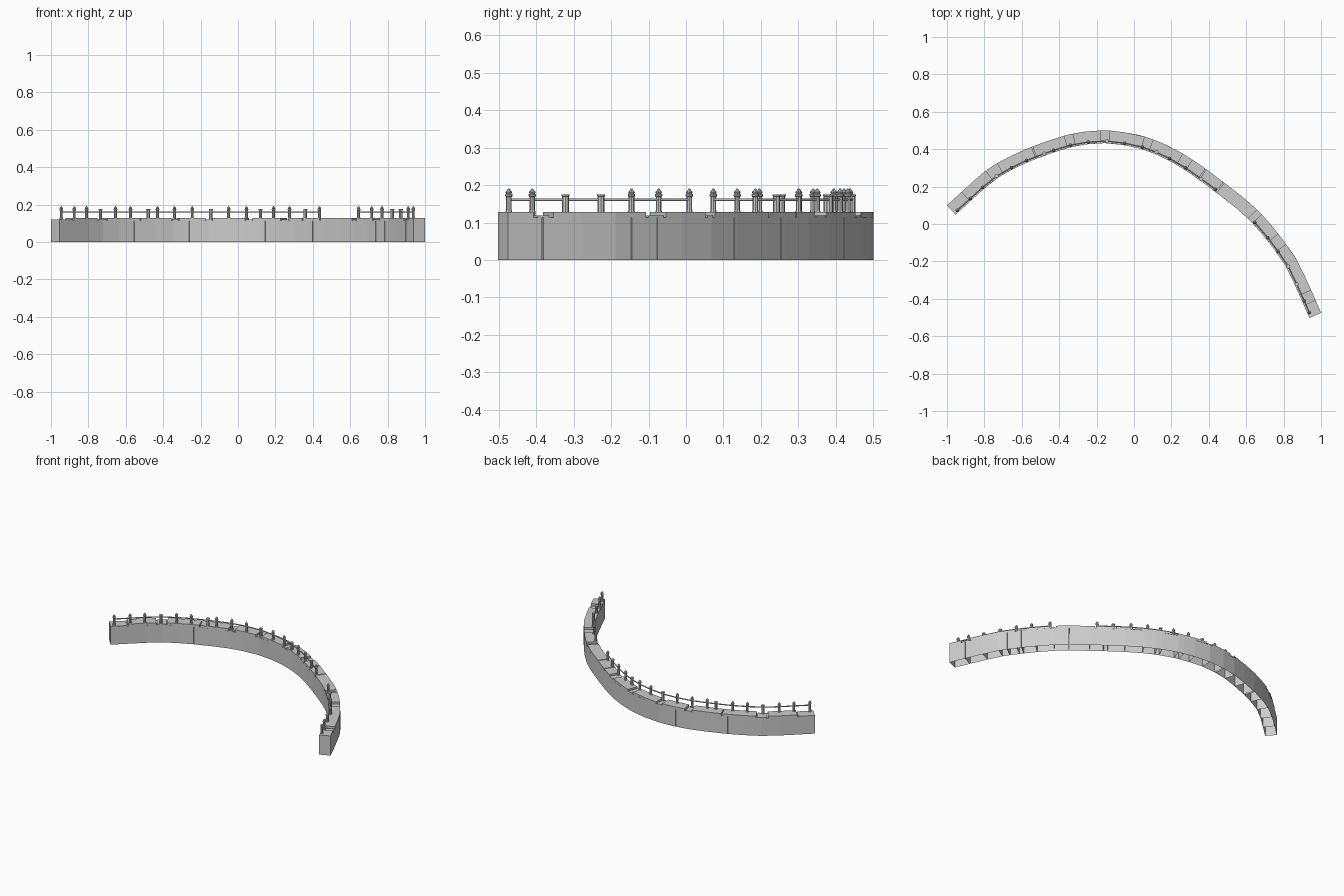
import bpy, bmesh, math
from mathutils import Vector

cube = bpy.data.objects.get("Cube")
if cube:
    bpy.data.objects.remove(cube, do_unlink=True)

# One pale grey for the whole model
GREY = (0.604, 0.604, 0.604, 1)
stone = bpy.data.materials.new("pale grey stone")
stone.use_nodes = True
stone.diffuse_color = GREY
stone.node_tree.nodes["Principled BSDF"].inputs["Base Color"].default_value = GREY

THICK, BODY_TOP, SLAB_TOP, LOW_TOP = 0.068, 0.114, 0.128, 0.119

# Plan of the wall's outer edge, smoothed into a dense path
EDGE = [Vector(p) for p in (
    (-1.0, 0.10), (-0.91, 0.182), (-0.787, 0.289), (-0.67, 0.358), (-0.54, 0.415),
    (-0.35, 0.478), (-0.18, 0.50), (-0.05, 0.49), (0.10, 0.453), (0.275, 0.368),
    (0.47, 0.23), (0.675, 0.06), (0.85, -0.16), (0.925, -0.305), (1.0, -0.475))]


def smooth_path(pts, steps=24):
    ext = [2 * pts[0] - pts[1]] + pts + [2 * pts[-1] - pts[-2]]
    out = []
    for a, b, c, d in zip(ext, ext[1:], ext[2:], ext[3:]):
        for i in range(steps):
            t = i / steps
            out.append(0.5 * (2 * b + (c - a) * t + (2 * a - 5 * b + 4 * c - d) * t * t
                              + (3 * b - a - 3 * c + d) * t ** 3))
    return out + [pts[-1]]


PATH = smooth_path(EDGE)


def inward(i):
    t = (PATH[min(i + 1, len(PATH) - 1)] - PATH[max(i - 1, 0)]).normalized()
    return Vector((t.y, -t.x))


def at_x(x, depth=0.0):
    """Point at a given x on the path shifted inward by depth, and its inward normal."""
    pts = [(PATH[i] + inward(i) * depth, inward(i)) for i in range(len(PATH))]
    for (p, n), (q, m) in zip(pts, pts[1:]):
        if p.x <= x <= q.x:
            t = (x - p.x) / max(q.x - p.x, 1e-9)
            return p.lerp(q, t), n.lerp(m, t).normalized()
    return pts[0] if x < pts[0][0].x else pts[-1]


def add_object(name, data):
    data.materials.append(stone)
    ob = bpy.data.objects.new(name, data)
    bpy.context.collection.objects.link(ob)


def finish(name, bm):
    me = bpy.data.meshes.new(name)
    bm.to_mesh(me)
    bm.free()
    add_object(name, me)


def strip(bm, xs, z0, z1, hollow=False):
    """Sweep a box section along the path; hollow sections get partitions, no floor."""
    rings = []
    for x in xs:
        p, n = at_x(x)
        q = p + n * THICK
        rings.append([bm.verts.new((v.x, v.y, z)) for v, z in
                      ((p, z0), (p, z1), (q, z1), (q, z0))])
    for r, s in zip(rings, rings[1:]):
        for k in range(3 if hollow else 4):
            j = (k + 1) % 4
            bm.faces.new((r[k], r[j], s[j], s[k]))
    for i, r in enumerate(rings):
        if i in (0, len(rings) - 1) or hollow:
            bm.faces.new(r if i else r[::-1])


# Facet stations, evenly spaced by length
lengths = [0.0]
for p, q in zip(PATH, PATH[1:]):
    lengths.append(lengths[-1] + (q - p).length)
FACETS = 24
STATION_X = []
for k in range(FACETS + 1):
    goal = lengths[-1] * k / FACETS
    STATION_X.append(PATH[min(range(len(PATH)), key=lambda i: abs(lengths[i] - goal))].x)


def stones(name, joints, gap, z0, top, hollow=False):
    """Row of stones between joints, with a narrow gap at every inner joint."""
    bm = bmesh.new()
    for a, b in zip(joints, joints[1:]):
        lo = a + (gap if a > -1 else 0)
        hi = b - (gap if b < 1 else 0)
        xs = [lo] + [x for x in STATION_X if lo + 0.004 < x < hi - 0.004] + [hi]
        strip(bm, xs, z0, top(a, b), hollow)
    finish(name, bm)


# Wall body, split by hairline cracks
CRACKS = [-1, -0.58, -0.27, 0.02, 0.175, 0.44, 0.6, 0.79, 0.84, 0.96, 1]
stones("wall_body", CRACKS, 0.0008, 0, lambda a, b: BODY_TOP, hollow=True)

# Cap stones: wide ones, with narrow lower ones between
JOINTS = [-1, -0.925, -0.79, -0.735, -0.545, -0.37, -0.33, -0.175, -0.135, 0.06, 0.1,
          0.265, 0.31, 0.385, 0.48, 0.66, 0.68, 0.775, 0.81, 0.95, 0.968, 1]
stones("cap_stones", JOINTS, 0.0025, BODY_TOP - 0.001,
       lambda a, b: LOW_TOP if a == -1 or (b - a < 0.06 and b < 1) else SLAB_TOP)

# Post profiles (radius, height): finial post and plain capped post
FINIAL = [(0.009, 0.118), (0.009, 0.130), (0.0075, 0.132), (0.0075, 0.168), (0.010, 0.171),
          (0.010, 0.175), (0.007, 0.177), (0.009, 0.181), (0.005, 0.186), (0.0015, 0.191)]
PLAIN = [(0.009, 0.118), (0.009, 0.170), (0.011, 0.171), (0.011, 0.175)]


def lathe(bm, centre, profile, sides=8):
    rings = [[bm.verts.new((centre.x + r * math.cos(2 * math.pi * k / sides),
                            centre.y + r * math.sin(2 * math.pi * k / sides), z))
              for k in range(sides)] for r, z in profile]
    for r, s in zip(rings, rings[1:]):
        for k in range(sides):
            j = (k + 1) % sides
            bm.faces.new((r[k], r[j], s[j], s[k]))
    bm.faces.new(rings[0][::-1])
    bm.faces.new(rings[-1])


RUNS = {
    "right": [-0.945, -0.875, -0.81, -0.735, -0.655, -0.575, -0.48, -0.43, -0.34, -0.245,
              -0.145, -0.05, 0.045, 0.12, 0.19, 0.275, 0.36, 0.435],
    "left": [0.645, 0.715, 0.77, 0.825, 0.87, 0.91, 0.937],
}
SHORT = {-0.735, -0.48, -0.145, 0.12, 0.36, 0.825, 0.87}

# Railing posts and the round rail through them
for side, xs in RUNS.items():
    centres = [at_x(x, THICK - 0.011)[0] for x in xs]
    bm = bmesh.new()
    for x, c in zip(xs, centres):
        lathe(bm, c, PLAIN if x in SHORT else FINIAL)
    finish(side + "_railing_posts", bm)

    cu = bpy.data.curves.new(side + "_handrail", "CURVE")
    cu.dimensions = "3D"
    cu.bevel_depth = 0.0035
    cu.bevel_resolution = 1
    cu.use_fill_caps = True
    sp = cu.splines.new("POLY")
    sp.points.add(len(centres) - 1)
    for pt, c in zip(sp.points, centres):
        pt.co = (c.x, c.y, 0.161, 1)
    add_object(side + "_handrail", cu)
